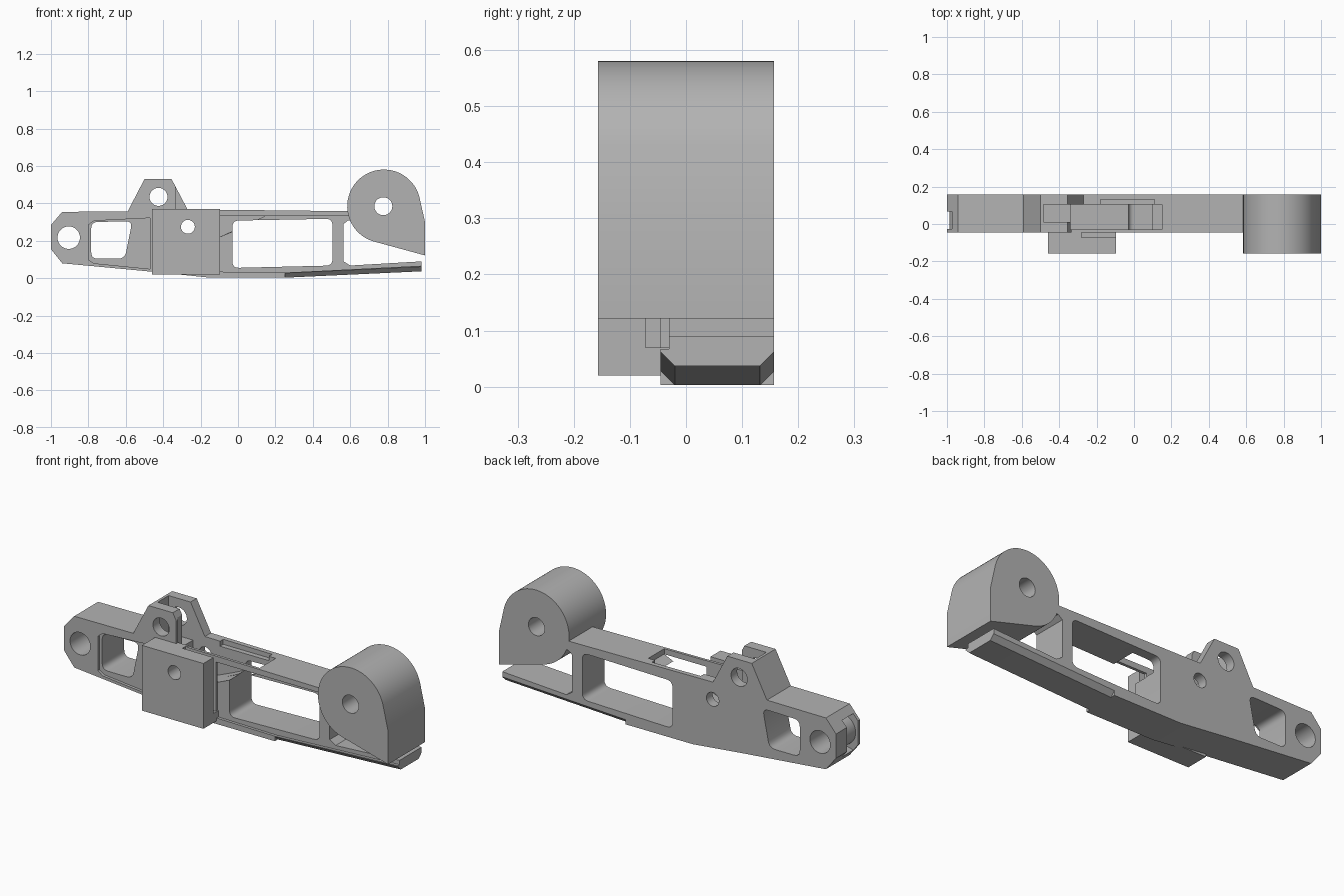
import bpy
import math
from mathutils import Vector

if "Cube" in bpy.data.objects:
    bpy.data.objects.remove(bpy.data.objects["Cube"])

grey = bpy.data.materials.new("plain grey")
grey.use_nodes = True
grey.diffuse_color = (0.45, 0.45, 0.45, 1)
grey.node_tree.nodes["Principled BSDF"].inputs["Base Color"].default_value = grey.diffuse_color

FRONT, BACK = -0.045, 0.157
OUT_FRONT = -0.157


def make(name, verts, faces):
    mesh = bpy.data.meshes.new(name)
    mesh.from_pydata(verts, [], faces)
    mesh.materials.append(grey)
    obj = bpy.data.objects.new(name, mesh)
    bpy.context.collection.objects.link(obj)
    # make all normals point outwards
    import bmesh
    bm = bmesh.new()
    bm.from_mesh(mesh)
    bmesh.ops.recalc_face_normals(bm, faces=bm.faces)
    bm.to_mesh(mesh)
    bm.free()
    return obj


def loft(name, ring_a, ring_b):
    n = len(ring_a)
    sides = [(i, (i + 1) % n, n + (i + 1) % n, n + i) for i in range(n)]
    return make(name, ring_a + ring_b, [tuple(range(n)), tuple(range(n, 2 * n))] + sides)


def prism(name, pts, y0, y1):
    """Extrude an x-z profile along y."""
    return loft(name, [(x, y0, z) for x, z in pts], [(x, y1, z) for x, z in pts])


def box(name, x0, x1, y0, y1, z0, z1):
    return prism(name, [(x0, z0), (x1, z0), (x1, z1), (x0, z1)], y0, y1)


def arc(cx, cz, r, start, end, steps):
    angles = [math.radians(start + (end - start) * i / steps) for i in range(steps + 1)]
    return [(cx + r * math.cos(a), cz + r * math.sin(a)) for a in angles]


def rounded(pts, r, steps=5):
    """Replace each corner with a small curve."""
    out = []
    for i, p in enumerate(pts):
        p = Vector(p)
        a = p + (Vector(pts[i - 1]) - p).normalized() * r
        b = p + (Vector(pts[(i + 1) % len(pts)]) - p).normalized() * r
        for k in range(steps + 1):
            t = k / steps
            out.append(tuple(a * (1 - t) ** 2 + p * 2 * t * (1 - t) + b * t * t))
    return out


def cut(target, cutter):
    mod = target.modifiers.new("cut", "BOOLEAN")
    mod.operation = "DIFFERENCE"
    mod.solver = "EXACT"
    mod.object = cutter
    bpy.context.view_layer.objects.active = target
    bpy.ops.object.modifier_apply(modifier=mod.name)
    bpy.data.objects.remove(cutter)


def drill(target, cx, cz, r):
    cut(target, prism("drill", arc(cx, cz, r, 0, 352.5, 47), -0.3, 0.3))


# main frame with its tower and the open right arm
frame = prism("frame", [
    (-1, 0.155), (-0.94, 0.08), (-0.46, 0.035), (-0.15, 0.003), (0.25, 0.003),
    (0.98, 0.037), (0.98, 0.09), (0.6, 0.068), (0.565, 0.09), (0.565, 0.29),
    (0.59, 0.31), (0.65, 0.31), (0.65, 0.358), (-0.27, 0.368), (-0.355, 0.53),
    (-0.5, 0.53), (-0.59, 0.357), (-0.94, 0.355), (-1, 0.285)], FRONT, BACK)

# shallow recesses in the front face
for pts in (
    [(-0.8, 0.1), (-0.77, 0.08), (-0.47, 0.05), (-0.47, 0.322), (-0.77, 0.307), (-0.8, 0.285)],
    [(-0.1, 0.035), (0.25, 0.03), (1.02, 0.069), (1.02, 0.334), (-0.1, 0.334)],
):
    cut(frame, prism("recess", pts, -0.1, -0.03))

# windows through the frame
for pts in (
    [(-0.785, 0.105), (-0.605, 0.105), (-0.565, 0.305), (-0.785, 0.3)],
    [(-0.03, 0.055), (0.505, 0.068), (0.505, 0.318), (-0.03, 0.308)],
):
    cut(frame, prism("window", rounded(pts, 0.035), -0.3, 0.3))

# sloping pocket open at the top, and its open front beside the block
cut(frame, prism("pocket", [(-0.34, 0.12), (-0.1, 0.22), (0.15, 0.335), (0.15, 0.7),
                            (-0.34, 0.7)], -0.03, 0.105))
cut(frame, prism("pocket_front", [(-0.1, 0.22), (0, 0.262), (0, 0.334), (-0.1, 0.334)],
                 -0.1, 0.05))

# gap between the tower ears, front ear end, and ledge behind the pocket
cut(frame, box("ear_gap", -0.485, -0.3, 0.012, 0.105, 0.33, 0.7))
cut(frame, box("ear_end", -0.335, -0.2, -0.1, 0.105, 0.37, 0.7))
cut(frame, box("ledge", -0.18, 0.11, 0.08, 0.132, 0.34, 0.5))

# curved groove in the left end
cut(frame, prism("end_groove", [(-1.1, 0.08), (-1.1, 0.36)]
                 + arc(-0.905, 0.218, 0.082, 100, 260, 20), -0.028, 0.066))

# bevelled lower edges of the right rail
for edge, inward in ((FRONT, 1), (BACK, -1)):
    rings = []
    for x, z in ((0.25, 0.003), (1.0, 0.038)):
        rings.append([(x, edge - inward * 0.02, z - 0.02),
                      (x, edge + inward * 0.045, z - 0.02),
                      (x, edge - inward * 0.02, z + 0.045)])
    cut(frame, loft("rail_bevel", *rings))

for hole in ((-0.905, 0.217, 0.06), (-0.425, 0.435, 0.048), (-0.268, 0.275, 0.037)):
    drill(frame, *hole)

# wide teardrop barrel at the right end
barrel = prism("end_barrel", arc(0.78, 0.385, 0.196, 14, 255, 56)
               + [(1, 0.122), (1, 0.3)], OUT_FRONT, BACK)
drill(barrel, 0.777, 0.385, 0.048)

# block standing out from the front
block = box("front_block", -0.46, -0.095, OUT_FRONT, -0.03, 0.02, 0.37)
cut(block, box("block_notch", -0.28, 0, -0.072, 0, 0.07, 0.5))
drill(block, -0.268, 0.275, 0.037)

# smooth curves, sharp corners
for obj in (frame, barrel, block):
    bpy.ops.object.select_all(action="DESELECT")
    obj.select_set(True)
    bpy.context.view_layer.objects.active = obj
    bpy.ops.object.shade_smooth_by_angle(angle=math.radians(25))
